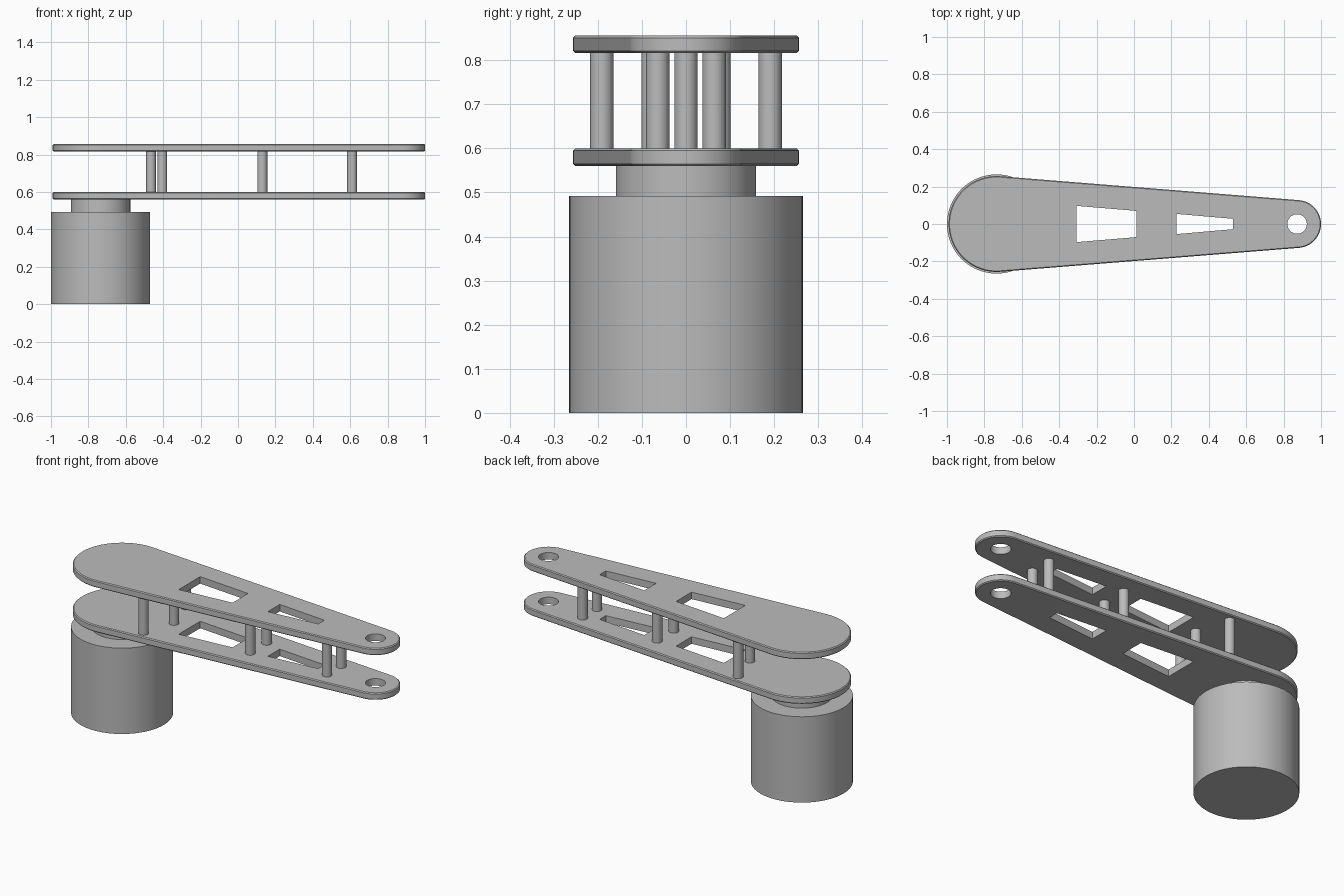
import bpy
import bmesh
from math import asin, cos, sin, pi

if "Cube" in bpy.data.objects:
    bpy.data.objects.remove(bpy.data.objects["Cube"], do_unlink=True)

# Material
GREY = (0.5, 0.5, 0.5, 1.0)
metal = bpy.data.materials.new("plain grey")
metal.use_nodes = True
metal.diffuse_color = GREY
metal.node_tree.nodes["Principled BSDF"].inputs["Base Color"].default_value = GREY

# Layout
PIVOT_X, PIVOT_R = -0.735, 0.256
TIP_X, TIP_R = 0.872, 0.128
THICK = 0.04
LOWER_Z, UPPER_Z = 0.56, 0.816


def activate(obj):
    bpy.ops.object.select_all(action="DESELECT")
    obj.select_set(True)
    bpy.context.view_layer.objects.active = obj


def smooth(obj):
    activate(obj)
    bpy.ops.object.shade_smooth_by_angle(angle=pi / 6)


def cylinder(name, x, y, z0, z1, radius, sides=64):
    bpy.ops.mesh.primitive_cylinder_add(
        vertices=sides, radius=radius, depth=z1 - z0, location=(x, y, (z0 + z1) / 2))
    obj = bpy.context.object
    obj.name = name
    obj.data.materials.append(metal)
    smooth(obj)
    return obj


def arc(cx, radius, start, end, steps):
    angles = [start + (end - start) * i / steps for i in range(steps + 1)]
    return [(cx + radius * cos(a), radius * sin(a)) for a in angles]


def prism(name, outlines, z0, z1):
    """Extrude each closed outline from z0 to z1 into one object."""
    bm = bmesh.new()
    for points in outlines:
        face = bm.faces.new([bm.verts.new((x, y, z0)) for x, y in points])
        top = bmesh.ops.extrude_face_region(bm, geom=[face], use_keep_orig=True)["geom"]
        for v in top:
            if isinstance(v, bmesh.types.BMVert):
                v.co.z = z1
    bmesh.ops.recalc_face_normals(bm, faces=bm.faces)
    mesh = bpy.data.meshes.new(name)
    bm.to_mesh(mesh)
    bm.free()
    mesh.materials.append(metal)
    obj = bpy.data.objects.new(name, mesh)
    bpy.context.collection.objects.link(obj)
    return obj


def window(x0, x1, half0, half1):
    return [(x0, -half0), (x1, -half1), (x1, half1), (x0, half0)]


# Tapered arm outline: two arcs joined by their common tangents
tangent = pi / 2 - asin((PIVOT_R - TIP_R) / (TIP_X - PIVOT_X))
arm_outline = (arc(TIP_X, TIP_R, -tangent, tangent, 32)
               + arc(PIVOT_X, PIVOT_R, tangent, 2 * pi - tangent, 48))
openings = [
    window(-0.308, 0.014, 0.097, 0.07),
    window(0.227, 0.528, 0.054, 0.028),
    arc(TIP_X, 0.052, 0, 2 * pi * 39 / 40, 39),
]


def arm_plate(name, z):
    plate = prism(name, [arm_outline], z, z + THICK)
    cutter = prism("opening_cutter", openings, z - THICK, z + 2 * THICK)
    cutter.hide_render = True
    chamfer = plate.modifiers.new("chamfer", "BEVEL")
    chamfer.width = 0.005
    chamfer.segments = 1
    chamfer.limit_method = "ANGLE"
    cut = plate.modifiers.new("openings", "BOOLEAN")
    cut.operation = "DIFFERENCE"
    cut.solver = "EXACT"
    cut.object = cutter
    activate(plate)
    bpy.ops.object.modifier_apply(modifier=chamfer.name)
    bpy.ops.object.modifier_apply(modifier=cut.name)
    bpy.data.objects.remove(cutter, do_unlink=True)
    smooth(plate)


# Motor body and its output shaft
cylinder("motor_body", PIVOT_X, 0, 0, 0.492, 0.265, 96)
cylinder("motor_shaft", PIVOT_X, 0, 0.492, LOWER_Z, 0.159)

# Two arm plates
arm_plate("lower_arm_plate", LOWER_Z)
arm_plate("upper_arm_plate", UPPER_Z)

# Spacer posts: mirrored pairs plus one in the middle
post_bottom, post_top = LOWER_Z + THICK, UPPER_Z
for label, x, y in (("wide", -0.465, 0.191), ("middle", 0.13, 0.075), ("tip", 0.61, 0.064)):
    for side, sign in (("left", 1), ("right", -1)):
        cylinder(f"{label}_post_{side}", x, sign * y, post_bottom, post_top, 0.0265, 32)
cylinder("centre_post", -0.405, 0, post_bottom, post_top, 0.0265, 32)
